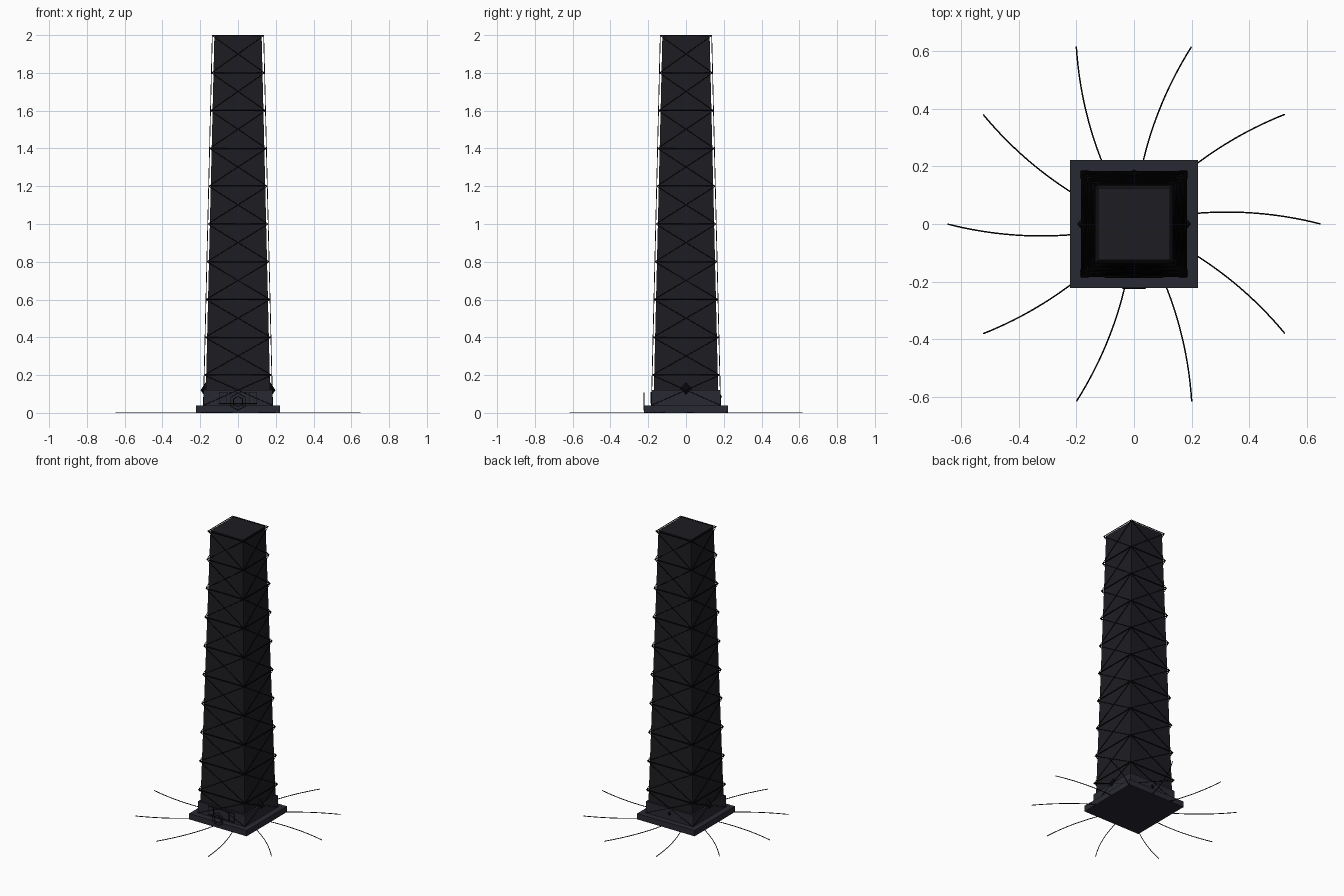
import bpy, bmesh
from math import sin, cos, pi, radians

if "Cube" in bpy.data.objects:
    bpy.data.objects.remove(bpy.data.objects["Cube"])


def material(name, rgb):
    m = bpy.data.materials.new(name)
    m.diffuse_color = (*rgb, 1)
    m.use_nodes = True
    m.node_tree.nodes["Principled BSDF"].inputs["Base Color"].default_value = m.diffuse_color
    return m


STONE = material("dark_stone", (0.012, 0.012, 0.016))
SLAB = material("slate", (0.022, 0.022, 0.032))
WIRE = material("black_wire", (0.003, 0.003, 0.004))


def block(name, z0, z1, h0, h1, mat):
    """Square block, half width h0 at z0 tapering to h1 at z1."""
    bm = bmesh.new()
    bmesh.ops.create_cube(bm, size=2)
    for v in bm.verts:
        h, z = (h0, z0) if v.co.z < 0 else (h1, z1)
        v.co = (v.co.x * h, v.co.y * h, z)
    me = bpy.data.meshes.new(name)
    bm.to_mesh(me)
    bm.free()
    ob = bpy.data.objects.new(name, me)
    bpy.context.collection.objects.link(ob)
    me.materials.append(mat)
    return ob


def wires(name, paths, radius):
    """Thin tubes; each path is (points, closed)."""
    cu = bpy.data.curves.new(name, 'CURVE')
    cu.dimensions = '3D'
    cu.bevel_depth = radius
    cu.bevel_resolution = 1
    cu.use_fill_caps = True
    for pts, closed in paths:
        sp = cu.splines.new('POLY')
        sp.points.add(len(pts) - 1)
        for p, co in zip(sp.points, pts):
            p.co = (*co, 1)
        sp.use_cyclic_u = closed
    cu.materials.append(WIRE)
    ob = bpy.data.objects.new(name, cu)
    bpy.context.collection.objects.link(ob)
    return ob


def corners(h, z):
    return [(-h, -h, z), (h, -h, z), (h, h, z), (-h, h, z)]


# Base slab, plinth and tapered shaft
block("base_slab", 0, 0.04, 0.222, 0.222, SLAB)
block("plinth", 0.04, 0.12, 0.182, 0.182, SLAB)
block("tower_shaft", 0.04, 2.0, 0.172, 0.125, STONE)


def cage(z):
    return 0.184 + (0.136 - 0.184) * z / 2


# Square hoops and cross braces around the shaft
levels = [0.2 * i for i in range(1, 10)] + [1.997]
wires("shaft_hoops", [(corners(cage(z), z), True) for z in levels], 0.003)
braces = []
for z0, z1 in zip([0.04] + levels[:-1], levels):
    lo, hi = corners(cage(z0), z0), corners(cage(z1), z1)
    for i in range(4):
        j = (i + 1) % 4
        braces += [([lo[i], hi[j]], False), ([lo[j], hi[i]], False)]
wires("cross_braces", braces, 0.002)

# Ground cables fanning out in a slight spiral
cables = []
for k in range(10):
    pts = []
    for i in range(17):
        r = 0.2 + 0.447 * i / 16
        a = k * pi / 5 + radians(14.7) * (1 - r / 0.648)
        pts.append((r * cos(a), r * sin(a), 0.003))
    cables.append((pts, False))
wires("ground_cables", cables, 0.0025)

# Front hexagon rings and frames on the plinth
hexes = [([(r * sin(i * pi / 3), -0.2225, 0.06 + r * cos(i * pi / 3)) for i in range(6)], True)
         for r in (0.045, 0.028)]
wires("front_hexagon", hexes, 0.0025)
frames = [([(-w, -0.184, 0.05), (w, -0.184, 0.05), (w, -0.184, 0.11), (-w, -0.184, 0.11)], True)
          for w in (0.1, 0.06)]
wires("front_frames", frames, 0.003)

# Faceted studs on the left and right sides, a smaller one at the back
for name, loc, size in (("right_stud", (0.168, 0, 0.12), (0.03, 0.036, 0.045)),
                        ("left_stud", (-0.168, 0, 0.12), (0.03, 0.036, 0.045)),
                        ("back_stud", (0, 0.172, 0.085), (0.03, 0.018, 0.035))):
    bm = bmesh.new()
    bmesh.ops.create_uvsphere(bm, u_segments=4, v_segments=2, radius=1)
    for v in bm.verts:
        v.co = [c * s + o for c, s, o in zip(v.co, size, loc)]
    me = bpy.data.meshes.new(name)
    bm.to_mesh(me)
    bm.free()
    me.materials.append(WIRE)
    bpy.context.collection.objects.link(bpy.data.objects.new(name, me))
